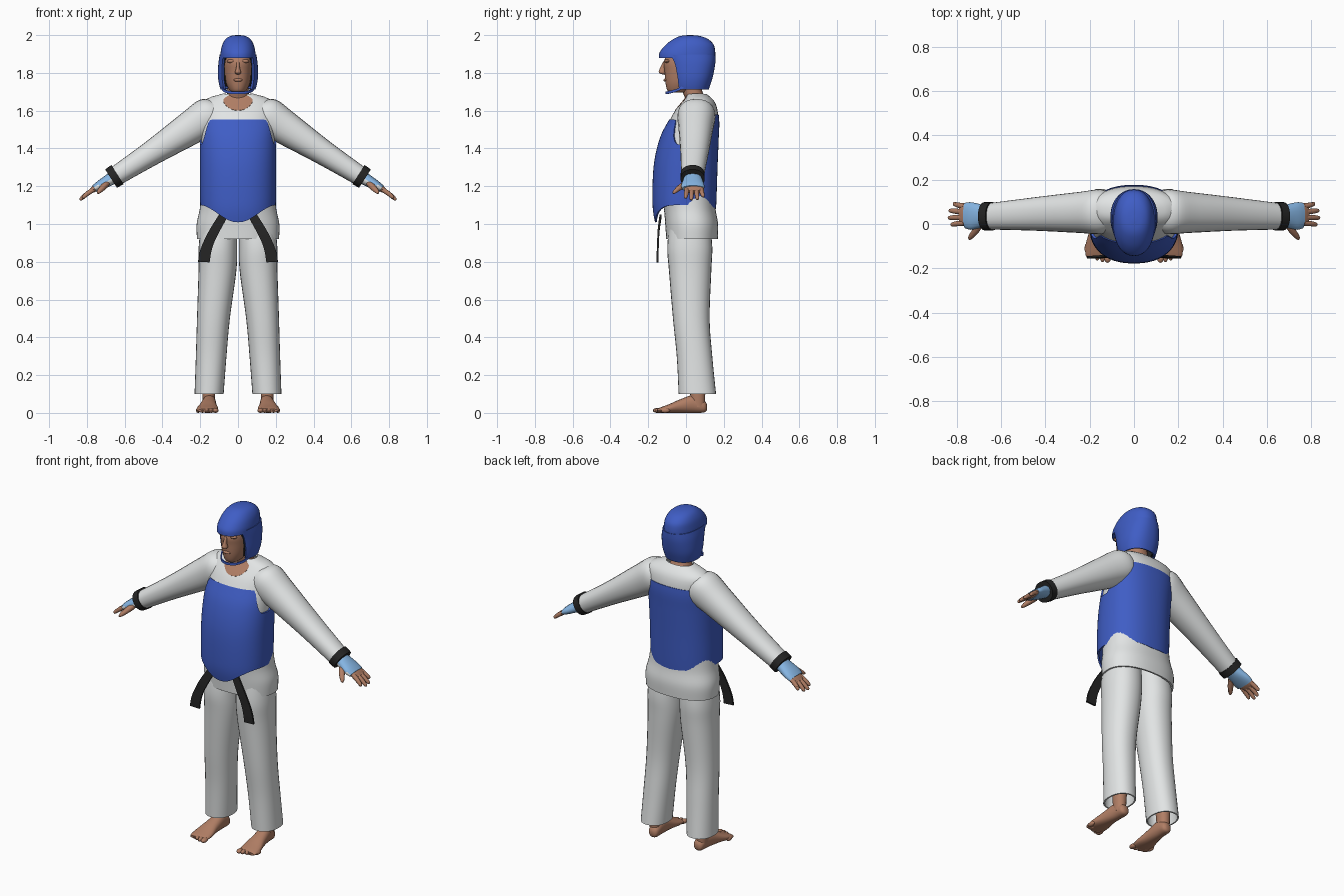
import bpy, bmesh, math
from mathutils import Vector as V

if "Cube" in bpy.data.objects:
    bpy.data.objects.remove(bpy.data.objects["Cube"])


def material(name, rgb):
    m = bpy.data.materials.new(name)
    m.diffuse_color = (*rgb, 1)
    m.use_nodes = True
    m.node_tree.nodes["Principled BSDF"].inputs["Base Color"].default_value = m.diffuse_color
    return m


WHITE = material("white cloth", (0.76, 0.78, 0.78))
BLUE = material("blue padding", (0.05, 0.11, 0.56))
SKIN = material("skin", (0.44, 0.21, 0.13))
BLACK = material("black strap", (0.018, 0.018, 0.018))
SKY = material("light blue glove", (0.24, 0.47, 0.78))


def dense(rings, k=5):
    """Catmull-Rom interpolation of a list of number tuples."""
    out = []
    for i in range(len(rings) - 1):
        a, b, c, d = (rings[max(i - 1, 0)], rings[i], rings[i + 1],
                      rings[min(i + 2, len(rings) - 1)])
        for j in range(k):
            t = j / k
            out.append([0.5 * (2 * q + (r - p) * t + (2 * p - 5 * q + 4 * r - s) * t * t
                               + (3 * q - p - 3 * r + s) * t ** 3)
                        for p, q, r, s in zip(a, b, c, d)])
    return out + [list(rings[-1])]


def grid(name, rows, mat, closed=False, caps=False, thick=0, mirror=False):
    """Skin rows of points into one mesh."""
    bm = bmesh.new()
    vs = [[bm.verts.new(p) for p in row] for row in rows]
    n = len(rows[0])
    for r0, r1 in zip(vs, vs[1:]):
        for j in range(n if closed else n - 1):
            k = (j + 1) % n
            bm.faces.new((r0[j], r0[k], r1[k], r1[j]))
    if caps:
        bm.faces.new(vs[0])
        bm.faces.new(vs[-1])
    bmesh.ops.recalc_face_normals(bm, faces=bm.faces)
    me = bpy.data.meshes.new(name)
    bm.to_mesh(me)
    bm.free()
    me.materials.append(mat)
    ob = bpy.data.objects.new(name, me)
    bpy.context.collection.objects.link(ob)
    if thick:
        s = ob.modifiers.new("thickness", 'SOLIDIFY')
        s.thickness, s.offset = thick, 0
    if mirror:
        ob.modifiers.new("mirror", 'MIRROR').use_mirror_merge = False
    return ob


def power(t, p):
    return math.copysign(abs(t) ** (2 / p), t)


def loft(name, rings, u, v, mat, n=24, p=2.2, caps=True, thick=0, mirror=True):
    """Rings (x, y, z, half size along u, half size along v)."""
    u, v = V(u).normalized(), V(v).normalized()
    rows = []
    for x, y, z, a, b in dense(rings):
        rows.append([V((x, y, z)) + u * a * power(math.sin(t), p) - v * b * power(math.cos(t), p)
                     for t in (2 * math.pi * j / n for j in range(n))])
    return grid(name, rows, mat, True, caps, thick, mirror)


def surface(profile, z, t, off=0, p=2.3):
    """Point on a body profile (z, half width, front y, back y); t = 0 is the front."""
    d = profile
    i = max(0, min(len(d) - 2, sum(r[0] <= z for r in d) - 1))
    f = (z - d[i][0]) / (d[i + 1][0] - d[i][0])
    hw, yf, yb = (a + (b - a) * f for a, b in zip(d[i][1:], d[i + 1][1:]))
    return V(((hw + off) * power(math.sin(t), p),
              (yf + yb) / 2 - ((yb - yf) / 2 + off) * power(math.cos(t), p), z))


def patch(name, profile, t0, t1, lo, hi, mat, off=0, thick=0.01, n=48, m=14):
    """Panel on a profile surface between two height functions of the angle."""
    ts = [t0 + (t1 - t0) * j / n for j in range(n + 1)]
    closed = t1 - t0 > 6.28
    if closed:
        ts.pop()
    rows = [[surface(profile, lo(t) + (hi(t) - lo(t)) * i / m, t, off) for t in ts]
            for i in range(m + 1)]
    return grid(name, rows, mat, closed, False, thick)


def ball(name, loc, size, mat, mirror=False):
    x, y, z = loc
    a = [math.pi * (0.02 + 0.96 * i / 8) for i in range(9)]
    rings = [(x, y, z - size[2] * math.cos(t), size[0] * math.sin(t), size[1] * math.sin(t)) for t in a]
    return loft(name, rings, (1, 0, 0), (0, 1, 0), mat, 14, 2, mirror=mirror)


def step(a, b, x):
    f = max(0, min(1, (x - a) / (b - a)))
    return f * f * (3 - 2 * f)


TAU = 2 * math.pi

# Jacket body and skirt
jacket = dense([(.92, .212, -.10, .163), (1.0, .214, -.105, .165), (1.1, .195, -.115, .15),
                (1.3, .188, -.15, .152), (1.45, .188, -.126, .16), (1.55, .192, -.08, .165),
                (1.60, .195, -.052, .162), (1.64, .188, -.02, .15), (1.665, .15, 0, .13),
                (1.685, .08, .01, .105)])
patch("jacket", jacket, 0, TAU, lambda t: .92, lambda t: 1.685, WHITE, n=48, m=50)
# Open neckline
patch("neckline", jacket, -.42, .42, lambda t: 1.60 + .06 * (t / .42) ** 2, lambda t: 1.684,
      SKIN, .004, .006, 16, 10)
# Chest protector with arm holes and a pointed lower front
guard = dense([(1.0, .185, -.16, .15), (1.1, .198, -.175, .158), (1.3, .2, -.17, .165),
               (1.45, .2, -.138, .171), (1.55, .199, -.088, .174), (1.65, .19, -.03, .16)])
patch("chest_protector", guard, 0, TAU,
      lambda t: 1.01 + .09 * step(0, 1, abs(math.sin(t))) if math.cos(t) > 0 else 1.08 + .02 * abs(math.sin(t)),
      lambda t: (1.55 if math.cos(t) > 0 else 1.58) - .13 * step(.7, .97, abs(math.sin(t))),
      BLUE, -.003, .01, 72, 24)

# Belt ends
outer = dense([(.10, -.135, 1.05), (.15, -.145, .97), (.185, -.148, .90), (.203, -.15, .85), (.212, -.15, .80)])
inner = dense([(.06, -.135, 1.03), (.098, -.145, .96), (.127, -.148, .90), (.142, -.15, .85), (.15, -.15, .797)])
grid("belt_ends", [[V(a), V(b)] for a, b in zip(outer, inner)], BLACK, thick=.01, mirror=True)

# Trousers
X, Y, Z = (1, 0, 0), (0, 1, 0), (0, 0, 1)
loft("trouser_legs", [(.10, .02, 1.02, .09, .10), (.106, .02, .88, .098, .115), (.109, .022, .75, .096, .108),
                      (.13, .028, .5, .083, .093), (.142, .045, .3, .077, .09), (.153, .06, .1, .073, .095)],
     X, Y, WHITE, 28, caps=False, thick=.008)

# Feet, ankles and toes
loft("ankles", [(.155, .065, .03, .03, .035), (.155, .062, .1, .034, .04), (.152, .06, .3, .045, .05)], X, Y, SKIN, 16)
loft("feet", [(.150, .11, .03, .015, .016), (.150, .095, .034, .03, .032), (.152, .04, .047, .036, .047),
              (.157, -.03, .036, .044, .036), (.161, -.09, .023, .056, .023), (.163, -.135, .015, .056, .014),
              (.163, -.15, .012, .05, .009)], X, Z, SKIN, 20)
for i in range(5):
    ball("toe_%d" % (i + 1), (.119 + .023 * i, -.15 + .0025 * i * i, .013),
         (.016 if i == 0 else .012, .025, .013), SKIN, True)

# Sleeves and wrist bands
UP = (.54, 0, .84)
loft("sleeves", [(.10, .055, 1.605, .075, .06), (.15, .055, 1.575, .1, .098), (.25, .052, 1.51, .092, .09),
                 (.45, .045, 1.38, .075, .067), (.645, .035, 1.255, .06, .052)], Y, UP, WHITE)
loft("wrist_bands", [(.638, .035, 1.262, .064, .06), (.672, .035, 1.24, .064, .058)], Y, UP, BLACK)

# Gloves with a white palm side
gloves = loft("gloves", [(.66, .036, 1.246, .045, .034), (.70, .036, 1.222, .055, .03),
                         (.735, .036, 1.202, .062, .025), (.76, .038, 1.187, .058, .02)], Y, UP, SKY, 20)
gloves.data.materials.append(WHITE)
for f in gloves.data.polygons:
    if f.normal.y < -.35 and f.normal.z < .25:
        f.material_index = 1
loft("palms", [(.74, .04, 1.199, .053, .019), (.765, .043, 1.183, .052, .016), (.785, .045, 1.17, .046, .01)],
     Y, UP, SKIN, 16)
# Fingers and thumbs
for i, (y0, y1, end) in enumerate([(.005, -.002, .825), (.03, .028, .838), (.055, .06, .834), (.08, .09, .815)]):
    k = (end - .765) / .073
    loft("finger_%d" % (i + 1), [(.765, y0, 1.183, .013, .013),
                                 (.765 + .04 * k, (y0 + y1) / 2, 1.183 - .028 * k, .012, .012),
                                 (.765 + .066 * k, y1, 1.183 - .05 * k, .009, .009),
                                 (end, y1, 1.183 - .055 * k, .003, .003)], Y, UP, SKIN, 10)
loft("thumbs", [(.695, .0, 1.215, .018, .02), (.717, -.035, 1.192, .016, .017),
                (.737, -.06, 1.172, .011, .012), (.744, -.071, 1.165, .003, .004)], (.8, .5, 0), Z, SKIN, 10)

# Neck and head
loft("neck", [(0, .055, 1.60, .085, .06), (0, .05, 1.66, .066, .055), (0, .035, 1.70, .056, .052),
              (0, .02, 1.78, .055, .055)], X, Y, SKIN, mirror=False)
loft("head", [(0, -.045, 1.695, .03, .04), (0, -.03, 1.71, .046, .07), (0, -.015, 1.75, .064, .094),
              (0, -.005, 1.81, .074, .109), (0, -.005, 1.86, .076, .112), (0, 0, 1.92, .07, .09)],
     X, Y, SKIN, 32, mirror=False)
# Nose, lips and brow
loft("nose", [(0, -.118, 1.792, .008, .008), (0, -.126, 1.802, .017, .018), (0, -.124, 1.825, .010, .014),
              (0, -.112, 1.86, .007, .008)], X, Y, SKIN, 12, mirror=False)
ball("lips", (0, -.107, 1.762), (.024, .012, .009), SKIN)
ball("brows", (.034, -.099, 1.862), (.026, .014, .010), SKIN, True)

# Helmet dome with visor
loft("helmet_dome", [(0, .005, 1.878, .094, .149), (0, .008, 1.91, .092, .147), (0, .02, 1.95, .083, .126),
                     (0, .025, 1.98, .065, .09), (0, .022, 1.995, .04, .052), (0, .02, 2.0, .008, .01)],
     X, Y, BLUE, 36, mirror=False)
# Helmet sides, black lining and chin strap
helmet = dense([(1.70, .085, -.06, .113), (1.73, .096, -.07, .124), (1.78, .104, -.08, .14),
                (1.85, .102, -.1, .153), (1.9, .094, -.13, .155)])
patch("helmet_sides", helmet, .88, TAU - .88, lambda t: 1.715, lambda t: 1.895, BLUE, -.004, .012)
patch("helmet_lining", helmet, .78, TAU - .78, lambda t: 1.73, lambda t: 1.885, BLACK, -.015, .01)
chin = dense([(.088, -.01, 1.727), (.075, -.05, 1.708), (.045, -.09, 1.697), (0, -.106, 1.694)])
grid("chin_strap", [[V(a) + V((0, 0, .007)), V(a) - V((0, 0, .007))] for a in chin], BLUE, thick=.006, mirror=True)

# Apply modifiers and smooth the surfaces
bpy.ops.object.select_all(action='SELECT')
bpy.context.view_layer.objects.active = bpy.context.selected_objects[0]
bpy.ops.object.convert(target='MESH')
bpy.ops.object.shade_smooth_by_angle(angle=math.radians(40))
